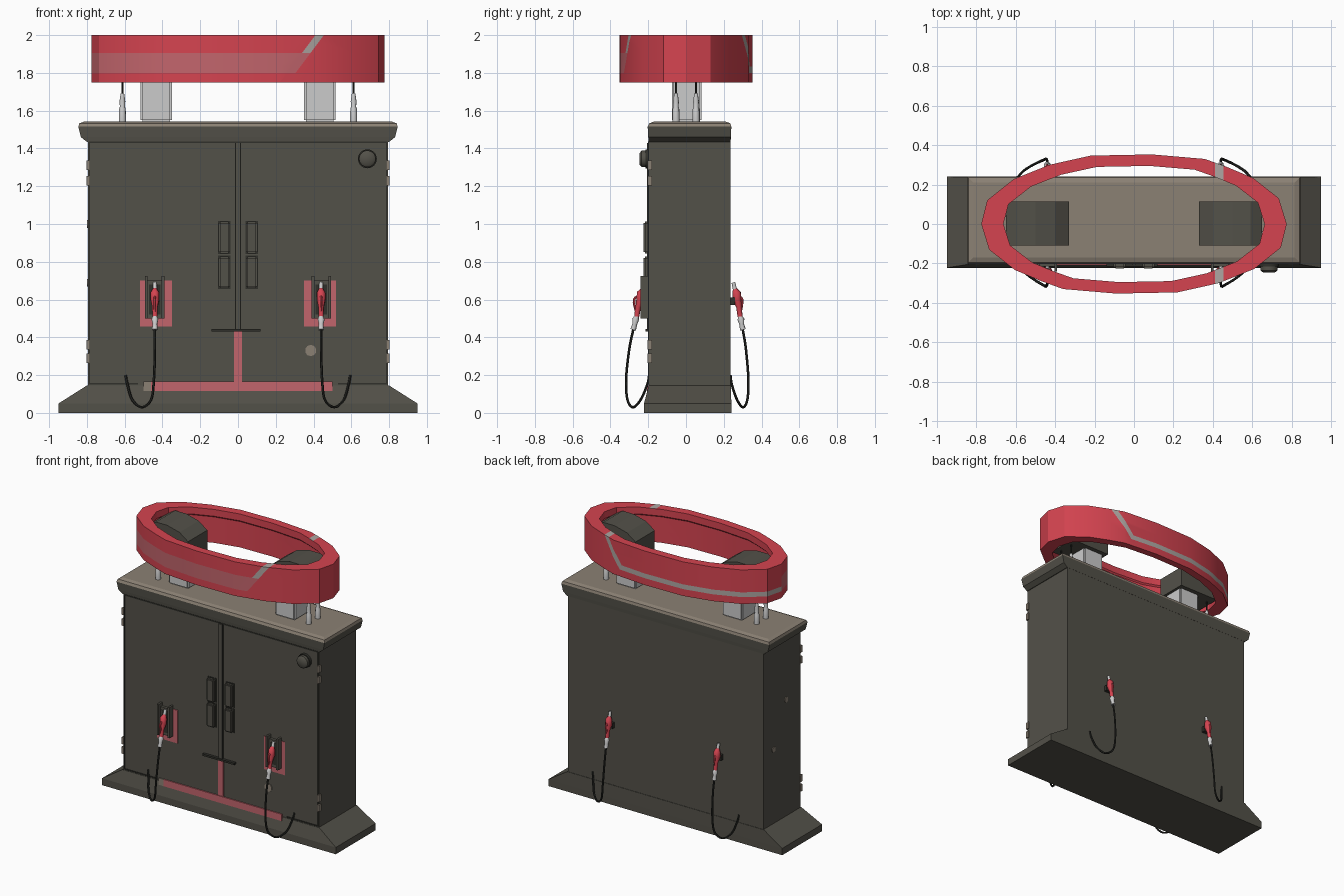
import bpy, bmesh, math
from mathutils import Vector, Matrix

cube = bpy.data.objects.get("Cube")
if cube:
    bpy.data.objects.remove(cube, do_unlink=True)


def material(name, *rgb):
    m = bpy.data.materials.new(name)
    m.use_nodes = True
    m.diffuse_color = (*rgb, 1)
    node = next(n for n in m.node_tree.nodes if n.type == 'BSDF_PRINCIPLED')
    node.inputs["Base Color"].default_value = (*rgb, 1)
    return m


OLIVE = material("dark olive", 0.086, 0.082, 0.066)
SEAM = material("seam shadow", 0.03, 0.03, 0.024)
RED = material("signal red", 0.66, 0.057, 0.08)
PINK = material("faded red", 0.54, 0.13, 0.15)
TAUPE = material("worn taupe", 0.26, 0.22, 0.175)
STRIPE = material("stripe grey", 0.42, 0.38, 0.36)
STEEL = material("light steel", 0.6, 0.6, 0.6)
RUBBER = material("black rubber", 0.02, 0.021, 0.018)


def finish(name, bm, *mats, smooth=None):
    bmesh.ops.recalc_face_normals(bm, faces=bm.faces)
    mesh = bpy.data.meshes.new(name)
    bm.to_mesh(mesh)
    bm.free()
    ob = bpy.data.objects.new(name, mesh)
    bpy.context.collection.objects.link(ob)
    for m in mats:
        mesh.materials.append(m)
    if smooth:
        bpy.ops.object.select_all(action='DESELECT')
        ob.select_set(True)
        bpy.context.view_layer.objects.active = ob
        bpy.ops.object.shade_smooth_by_angle(angle=math.radians(smooth))
    return ob


def box(name, mat, x, y, z, bevel=0):
    bm = bmesh.new()
    size = Matrix.Diagonal((x[1] - x[0], y[1] - y[0], z[1] - z[0], 1))
    mid = Matrix.Translation((sum(x) / 2, sum(y) / 2, sum(z) / 2))
    bmesh.ops.create_cube(bm, size=1, matrix=mid @ size)
    if bevel:
        bmesh.ops.bevel(bm, geom=bm.edges[:], offset=bevel, segments=2, affect='EDGES')
    return finish(name, bm, mat)


def loft(name, loops, *mats, cap=True, rule=None, smooth=None):
    """Skin a list of closed loops that share a point count."""
    bm = bmesh.new()
    rows = [[bm.verts.new(p) for p in loop] for loop in loops]
    n = len(rows[0])
    pairs = list(zip(rows, rows[1:])) if cap else list(zip(rows, rows[1:] + rows[:1]))
    for a, b in pairs:
        for i in range(n):
            j = (i + 1) % n
            bm.faces.new((a[i], a[j], b[j], b[i]))
    if cap:
        bm.faces.new(rows[0])
        bm.faces.new(rows[-1])
    if rule:
        rule(bm)
    return finish(name, bm, *mats, smooth=smooth)


def rect(z, half, front, back):
    return [(-half, front, z), (half, front, z), (half, back, z), (-half, back, z)]


def tube(name, mat, pts, radii, sides=8, smooth=50):
    """Round sections along a path."""
    pts = [Vector(p) for p in pts]
    loops = []
    for i, (p, r) in enumerate(zip(pts, radii)):
        t = (pts[min(i + 1, len(pts) - 1)] - pts[max(i - 1, 0)]).normalized()
        u = t.cross(Vector((1, 0.3, 0))).normalized()
        v = t.cross(u)
        turn = [2 * math.pi * k / sides for k in range(sides)]
        loops.append([p + r * (math.cos(a) * u + math.sin(a) * v) for a in turn])
    return loft(name, loops, mat, smooth=smooth)


def spline(ctrl, steps=6):
    """Smooth path through control points."""
    c = [Vector(p) for p in ctrl]
    c = [2 * c[0] - c[1]] + c + [2 * c[-1] - c[-2]]
    out = []
    for a, b, d, e in zip(c, c[1:], c[2:], c[3:]):
        for k in range(steps):
            t = k / steps
            out.append(0.5 * (2 * b + (d - a) * t + (2 * a - 5 * b + 4 * d - e) * t ** 2
                              + (3 * b - a - 3 * d + e) * t ** 3))
    return out + [c[-2]]


FRONT, BACK = -0.195, 0.235

# cabinet, plinth and worktop
box("cabinet", OLIVE, (-0.795, 0.795), (FRONT, BACK), (0.13, 1.45))
loft("plinth", [rect(0, 0.95, -0.222, 0.24), rect(0.05, 0.95, -0.222, 0.24),
                rect(0.145, 0.8, -0.198, 0.238)], OLIVE)


def top_rule(bm):
    for f in bm.faces:
        f.material_index = int(f.calc_center_median().z > 1.52)


loft("worktop", [rect(1.435, 0.8, -0.197, 0.236), rect(1.46, 0.832, -0.2, 0.238),
                 rect(1.515, 0.845, -0.203, 0.24), rect(1.533, 0.84, -0.195, 0.235),
                 rect(1.542, 0.815, -0.17, 0.21)], OLIVE, TAUPE, rule=top_rule)

# door gaps and shelf
for s in (-1, 1):
    box("door_gap", SEAM, sorted((s * 0.010, s * 0.017)), (-0.203, FRONT), (0.44, 1.43))
    box("door_side_gap", SEAM, sorted((s * 0.783, s * 0.79)), (-0.2, FRONT), (0.15, 1.43))
    box("door_foot_gap", SEAM, sorted((s * 0.53, s * 0.79)), (-0.2, FRONT), (0.15, 0.157))
box("door_head_gap", SEAM, (-0.79, 0.79), (-0.2, FRONT), (1.428, 1.437))
box("center_post", OLIVE, (-0.01, 0.01), (-0.207, FRONT), (0.44, 1.43))
box("small_shelf", SEAM, (-0.14, 0.12), (-0.215, FRONT), (0.43, 0.444))

# painted inverted T
box("painted_upright", PINK, (-0.021, 0.021), (-0.202, FRONT), (0.165, 0.43))
box("painted_bar", PINK, (-0.46, 0.5), (-0.207, -0.199), (0.117, 0.167))
box("painted_bar_end", TAUPE, (-0.5, -0.46), (-0.207, -0.199), (0.117, 0.167))

# door handles, hinges, badge and small discs
for s in (-1, 1):
    for z in (0.66, 0.845):
        box("door_handle", OLIVE, sorted((s * 0.043, s * 0.103)), (-0.225, FRONT),
            (z, z + 0.168), 0.008)
        box("handle_shadow", SEAM, sorted((s * 0.039, s * 0.107)), (-0.199, FRONT),
            (z - 0.004, z + 0.172))
    for z in (0.29, 0.36, 1.23, 1.31):
        box("hinge", TAUPE, sorted((s * 0.785, s * 0.803)), (-0.205, -0.18), (z - 0.025, z + 0.025))
tube("round_badge_rim", SEAM, [(0.685, FRONT, 1.345), (0.685, -0.215, 1.345)], (0.05, 0.05), 24)
tube("round_badge", OLIVE, [(0.685, FRONT, 1.345), (0.685, -0.235, 1.345), (0.685, -0.246, 1.345)],
     (0.044, 0.044, 0.03), 24)
tube("front_disc", TAUPE, [(0.385, FRONT, 0.33), (0.385, -0.201, 0.33)], (0.03, 0.03), 10)
for y, z in ((-0.025, 1.0), (0.12, 0.69)):
    tube("side_disc", TAUPE, [(-0.79, y, z), (-0.8, y, z)], (0.02, 0.02), 10)

# nozzles with holsters and hanging hoses
for side in (-1, 1):
    wall = FRONT if side < 0 else BACK
    reach = 1 if side < 0 else 0.78
    for s in (-1, 1):
        def at(x, depth, z):
            return (s * x, wall + side * depth * reach, z)

        cx = 0.44
        if side < 0:
            box("painted_holster_plate", PINK, sorted((s * 0.35, s * 0.52)),
                (wall - 0.005, wall), (0.457, 0.7))
            box("holster_back", OLIVE, sorted((s * 0.39, s * 0.49)), (wall - 0.02, wall), (0.5, 0.7))
            for x in (0.39, 0.478):
                box("holster_cheek", OLIVE, sorted((s * x, s * (x + 0.014))),
                    (wall - 0.045, wall), (0.5, 0.725))
            box("holster_slot", SEAM, sorted((s * 0.41, s * 0.47)), (wall - 0.022, wall), (0.52, 0.68))
        else:
            box("hook", SEAM, sorted((s * 0.415, s * 0.465)), (wall, wall + 0.025), (0.57, 0.61))
        tube("nozzle_spout", STEEL, [at(cx, 0.02, 0.69), at(cx, 0.035, 0.64)], (0.010, 0.012))
        tube("nozzle_body", RED, [at(cx, 0.03, 0.655), at(cx, 0.042, 0.635), at(cx, 0.045, 0.6),
                                  at(cx, 0.058, 0.56), at(cx, 0.066, 0.51)],
             (0.012, 0.024, 0.024, 0.015, 0.014))
        tube("nozzle_guard", RED, spline([at(cx, 0.04, 0.62), at(cx, 0.08, 0.6), at(cx, 0.066, 0.52)], 4),
             [0.007] * 9, 6)
        tube("swivel", STEEL, [at(cx, 0.066, 0.512), at(cx, 0.072, 0.495), at(cx, 0.076, 0.47),
                               at(cx, 0.085, 0.44)], (0.012, 0.019, 0.013, 0.016))
        hose = spline([at(cx, 0.082, 0.45), at(cx, 0.105, 0.34), at(0.445, 0.122, 0.18),
                       at(0.46, 0.115, 0.07), at(0.51, 0.085, 0.03), at(0.56, 0.045, 0.07),
                       at(0.585, 0.01, 0.15), at(0.595, 0, 0.2)])
        tube("hose", RUBBER, hose, [0.007] * len(hose), 6)

# canopy posts, pods and feed lines
arch = [(0.33, 1.765), (0.33, 1.91), (0.4, 1.96), (0.5, 1.985), (0.59, 1.985), (0.65, 1.95), (0.65, 1.765)]
for s in (-1, 1):
    box("canopy_post", STEEL, sorted((s * 0.35, s * 0.515)), (-0.075, 0.083), (1.54, 1.8), 0.01)
    loft("canopy_pod", [[(s * x, y, z) for x, z in arch] for y in (-0.108, 0.115)], OLIVE)
    for y in (-0.053, 0.053):
        x = s * 0.612
        tube("feed_coupling", STEEL, [(x, y, z) for z in (1.54, 1.56, 1.61, 1.62, 1.65, 1.69)],
             (0.02, 0.02, 0.018, 0.014, 0.016, 0.010))
        tube("feed_line", RUBBER, [(x, y, 1.68), (x, y, 1.85)], (0.006, 0.006), 6)
        tube("feed_elbow", STEEL, [(x, y, 1.8), (x + s * 0.1, y, 1.8)], (0.015, 0.015))

# oval canopy ring with stripe cut into its faces
half = [(0.775, 0.0), (0.735, 0.13), (0.605, 0.233), (0.47, 0.29), (0.36, 0.33),
        (0.09, 0.353), (-0.22, 0.347), (-0.43, 0.3), (-0.61, 0.228), (-0.745, 0.12)]
outer = half + [(-x, -y) for x, y in half]


def ring(z, kx, ky):
    return [(x * kx, y * ky, z) for x, y in outer]


LEAN, LOW, HIGH, BAND = 0.75, 1.8, 1.835, 1.905


def lean_x(z):
    return 0.43 + LEAN * (z - 2.0)


def stripe_rule(bm):
    cuts = [((0, 0, z), (0, 0, 1)) for z in (LOW, HIGH, BAND)]
    cuts += [((lean_x(2.0) + d, 0, 2.0), (1, 0, -LEAN)) for d in (-0.02, 0.025)]
    for co, no in cuts:
        bmesh.ops.bisect_plane(bm, geom=bm.verts[:] + bm.edges[:] + bm.faces[:],
                               plane_co=co, plane_no=no)
    bm.normal_update()
    for f in bm.faces:
        c = f.calc_center_median()
        outside = f.normal.x * c.x + f.normal.y * c.y > 0 and abs(f.normal.z) < 0.5
        d = c.x - lean_x(c.z)
        slanted = -0.02 < d < 0.025
        if c.z > 1.999:
            f.material_index = 2 if slanted else 0
        elif outside and c.z > LOW and d < 0.025:
            if c.y > 0:
                f.material_index = 2 if slanted or c.z < HIGH else 0
            elif slanted:
                f.material_index = 2 if c.z > BAND else 1
            elif c.z < BAND:
                f.material_index = 1


loft("canopy_ring", [ring(1.75, 1, 1), ring(2.0, 1, 1), ring(2.0, 0.855, 0.835),
                     ring(1.95, 0.855, 0.835), ring(1.94, 0.875, 0.86), ring(1.75, 0.875, 0.86)],
     RED, PINK, STRIPE, cap=False, rule=stripe_rule, smooth=25)
